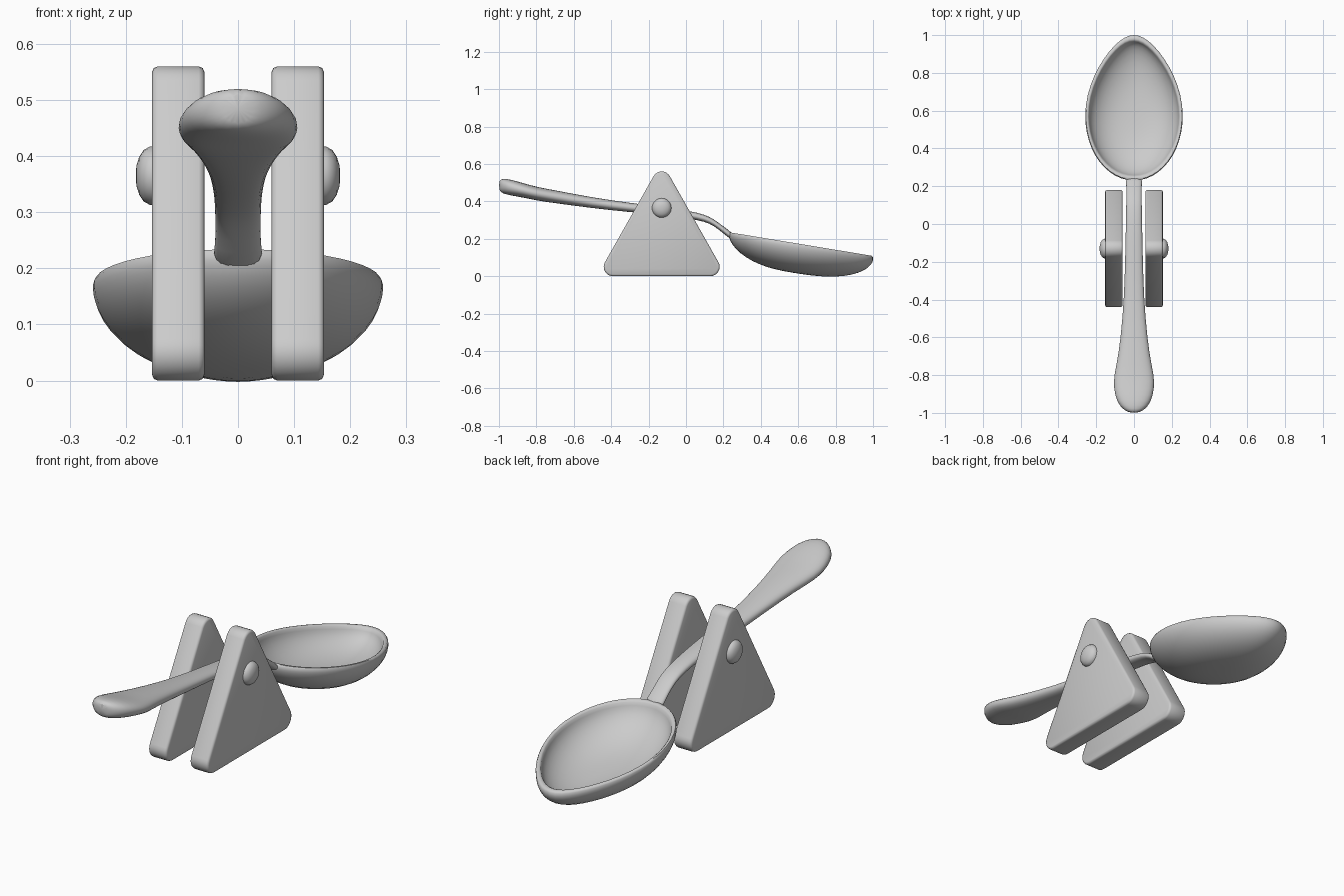
import bpy, bmesh, math

if "Cube" in bpy.data.objects:
    bpy.data.objects.remove(bpy.data.objects["Cube"], do_unlink=True)

grey = bpy.data.materials.new("plain grey")
grey.use_nodes = True
COLOUR = (0.6, 0.6, 0.6, 1)
grey.diffuse_color = COLOUR
grey.node_tree.nodes["Principled BSDF"].inputs["Base Color"].default_value = COLOUR


def finish(bm, name, angle=35):
    """Turn a bmesh into a smooth-shaded object."""
    bmesh.ops.recalc_face_normals(bm, faces=bm.faces)
    mesh = bpy.data.meshes.new(name)
    bm.to_mesh(mesh)
    bm.free()
    mesh.materials.append(grey)
    obj = bpy.data.objects.new(name, mesh)
    bpy.context.collection.objects.link(obj)
    bpy.ops.object.select_all(action="DESELECT")
    obj.select_set(True)
    bpy.context.view_layer.objects.active = obj
    bpy.ops.object.shade_smooth_by_angle(angle=math.radians(angle))
    return obj


def loft(rings, name, angle=35):
    """Skin a list of equally sized point rings and cap both ends."""
    bm = bmesh.new()
    loops = [[bm.verts.new(p) for p in ring] for ring in rings]
    n = len(loops[0])
    for a, b in zip(loops, loops[1:]):
        for i in range(n):
            j = (i + 1) % n
            bm.faces.new((a[i], a[j], b[j], b[i]))
    bm.faces.new(loops[0])
    bm.faces.new(loops[-1])
    return finish(bm, name, angle)


PIVOT_Y, PIVOT_Z = -0.13, 0.365


def support_plate(side, name):
    """Rounded triangular plate with softened rims."""
    def outline(x, radius):
        pts = []
        for cy, cz, start in ((0.13, 0.05, -90), (PIVOT_Y, 0.51, 30), (-0.39, 0.05, 150)):
            for k in range(9):
                a = math.radians(start + 15 * k)
                pts.append((side * x, cy + radius * math.cos(a), cz + radius * math.sin(a)))
        return pts
    steps = ((0.06, 0.04), (0.063, 0.047), (0.07, 0.05), (0.143, 0.05), (0.15, 0.047), (0.153, 0.04))
    return loft([outline(x, r) for x, r in steps], name, 50)


def pin_head(side, name):
    """Domed pivot button on the outside of a plate."""
    rings = []
    for x, r in ((0.145, 0.052), (0.157, 0.052), (0.168, 0.046), (0.176, 0.034), (0.181, 0.018), (0.182, 0.006)):
        rings.append([(side * x, PIVOT_Y + r * math.cos(k * math.tau / 20),
                       PIVOT_Z + r * math.sin(k * math.tau / 20)) for k in range(20)])
    return loft(rings, name, 60)


for side, label in ((1, "left"), (-1, "right")):
    support_plate(side, label + "_support_plate")
    pin_head(side, label + "_pivot_pin")

# Spoon handle: y, centre height, half width, half thickness
stations = (
    (-1.0, 0.485, 0.025, 0.03), (-0.98, 0.482, 0.062, 0.04),
    (-0.94, 0.475, 0.093, 0.044), (-0.87, 0.459, 0.11, 0.039),
    (-0.8, 0.441, 0.108, 0.037), (-0.7, 0.425, 0.084, 0.035),
    (-0.5, 0.392, 0.061, 0.029), (-0.3, 0.367, 0.05, 0.025),
    (-0.1, 0.346, 0.046, 0.022), (0.02, 0.328, 0.043, 0.021),
    (0.1, 0.311, 0.042, 0.019), (0.15, 0.287, 0.041, 0.018),
    (0.2, 0.247, 0.04, 0.019), (0.255, 0.206, 0.05, 0.022))


def rounded(v):
    return math.copysign(abs(v) ** 0.85, v)


rings = []
for y, z, w, h in stations:
    rings.append([(w * rounded(math.cos(k * math.tau / 16)), y,
                   z + h * rounded(math.sin(k * math.tau / 16))) for k in range(16)])
handle = loft(rings, "spoon_handle", 60)
smooth = handle.modifiers.new("Smooth", "SUBSURF")
smooth.levels = smooth.render_levels = 1


# Spoon bowl: scaled egg outlines dropped below a tilted rim
def bowl_ring(s, depth):
    pts = []
    for k in range(48):
        c, sn = math.cos(k * math.tau / 48), math.sin(k * math.tau / 48)
        taper = 1 - 0.25 * c * c if c > 0 else 1
        y = 0.57 + s * c * (0.43 if c > 0 else 0.34)
        rim = 0.235 - 0.165 * (y - 0.23)
        pts.append((s * sn * 0.258 * taper, y, rim - depth))
    return pts


def dome(u):
    return (1 - u ** 2.6) ** 0.6


levels = (0.02, 0.12, 0.25, 0.38, 0.5, 0.62, 0.73, 0.82, 0.89, 0.94, 0.975, 0.995)
outer = [bowl_ring(u, 0.02 + 0.14 * dome(u)) for u in levels]
lip = [bowl_ring(1, 0.02), bowl_ring(1, 0.007), bowl_ring(0.985, 0),
       bowl_ring(0.95, 0), bowl_ring(0.93, 0.005)]
inner = [bowl_ring(0.92 * u, 0.01 + 0.12 * dome(u)) for u in reversed(levels)]
loft(outer + lip + inner, "spoon_bowl", 60)
